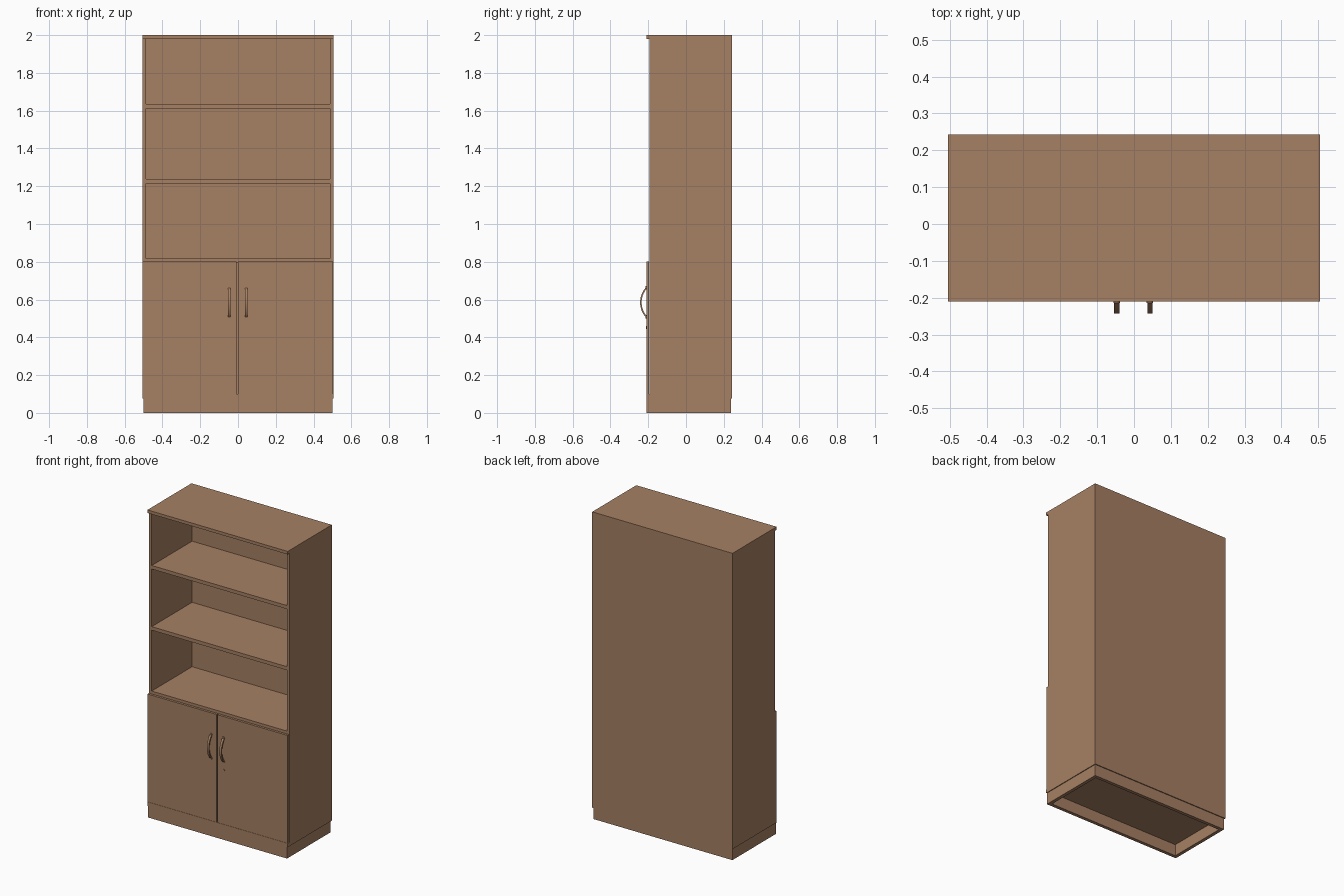
import bpy, bmesh, math

if "Cube" in bpy.data.objects:
    bpy.data.objects.remove(bpy.data.objects["Cube"])

wood = bpy.data.materials.new("warm brown wood")
wood.diffuse_color = (0.381, 0.216, 0.124, 1)
wood.use_nodes = True
wood.node_tree.nodes["Principled BSDF"].inputs["Base Color"].default_value = wood.diffuse_color


def finish(name, bm):
    bmesh.ops.recalc_face_normals(bm, faces=bm.faces[:])
    me = bpy.data.meshes.new(name)
    bm.to_mesh(me)
    bm.free()
    me.materials.append(wood)
    ob = bpy.data.objects.new(name, me)
    bpy.context.collection.objects.link(ob)
    return ob


def box(name, x, y, z):
    """Box from (min, max) pairs."""
    bm = bmesh.new()
    bmesh.ops.create_cube(bm, size=1)
    for v in bm.verts:
        v.co = [r[0] if c < 0 else r[1] for c, r in zip(v.co, (x, y, z))]
    return finish(name, bm)


W, BACK, FRONT, CASE = 0.505, 0.243, -0.21, -0.192
IN = 0.488

# Carcass
box("top_panel", (-W, W), (FRONT, BACK), (1.98, 2.0))
box("base_panel", (-W, W), (FRONT, BACK), (0.075, 0.1))
for side, s in (("left", -1), ("right", 1)):
    box(side + "_side_panel", sorted((s * IN, s * W)), (CASE, BACK), (0.1, 1.98))
box("back_panel", (-IN, IN), (0.225, BACK), (0.1, 1.98))

# Shelves
for i, (z0, z1) in enumerate(((0.797, 0.818), (1.214, 1.237), (1.612, 1.635))):
    box(f"shelf_{i + 1}", (-IN, IN), (CASE + 0.002, 0.225), (z0, z1))

# Hollow plinth frame
PX, PB, T = 0.5, 0.237, 0.022
box("plinth_front", (-PX, PX), (FRONT, FRONT + T), (0, 0.075))
box("plinth_back", (-PX, PX), (PB - T, PB), (0, 0.075))
for side, s in (("left", -1), ("right", 1)):
    box("plinth_" + side, sorted((s * (PX - T), s * PX)), (FRONT + T, PB - T), (0, 0.075))

# Doors
box("left_door", (-W, -0.008), (FRONT, -0.195), (0.101, 0.802))
box("right_door", (0.001, 0.502), (FRONT, -0.195), (0.101, 0.802))


def disc(name, x, z, r, y0, y1):
    """Short cylinder facing the front."""
    bm = bmesh.new()
    n = 20
    ring = [bm.verts.new((x + r * math.cos(2 * math.pi * i / n), y0,
                          z + r * math.sin(2 * math.pi * i / n))) for i in range(n)]
    f = bm.faces.new(ring)
    ext = bmesh.ops.extrude_face_region(bm, geom=[f])["geom"]
    for v in ext:
        if isinstance(v, bmesh.types.BMVert):
            v.co.y = y1
    return finish(name, bm)


# Bow handles: rectangular section swept along a shallow arc
ZC, HALF, RISE, TH, HW = 0.585, 0.082, 0.033, 0.008, 0.007
R = (HALF ** 2 + RISE ** 2) / (2 * RISE)
A = math.asin(HALF / R)
for side, x in (("left", -0.047), ("right", 0.043)):
    bm = bmesh.new()
    rings = []
    for i in range(17):
        a = -A + 2 * A * i / 16
        ring = []
        for dx, r in ((-HW, R), (HW, R), (HW, R - TH), (-HW, R - TH)):
            y = FRONT - RISE + R - r * math.cos(a)
            ring.append(bm.verts.new((x + dx, y, ZC + r * math.sin(a))))
        rings.append(ring)
    for a, b in zip(rings, rings[1:]):
        for k in range(4):
            bm.faces.new((a[k], a[(k + 1) % 4], b[(k + 1) % 4], b[k]))
    bm.faces.new(rings[0])
    bm.faces.new(rings[-1])
    handle = finish(side + "_handle", bm)
    feet = [disc(f"{side}_handle_foot_{n}", x, ZC + d, 0.009, FRONT + 0.002, FRONT - 0.005)
            for n, d in (("lower", -0.077), ("upper", 0.077))]
    for ob in [handle] + feet:
        bpy.context.view_layer.objects.active = ob
        bpy.ops.object.select_all(action='DESELECT')
        ob.select_set(True)
        bpy.ops.object.shade_smooth_by_angle(angle=math.radians(30))

# Lock below the right handle
disc("door_lock", 0.043, 0.452, 0.009, FRONT + 0.002, FRONT - 0.003)
